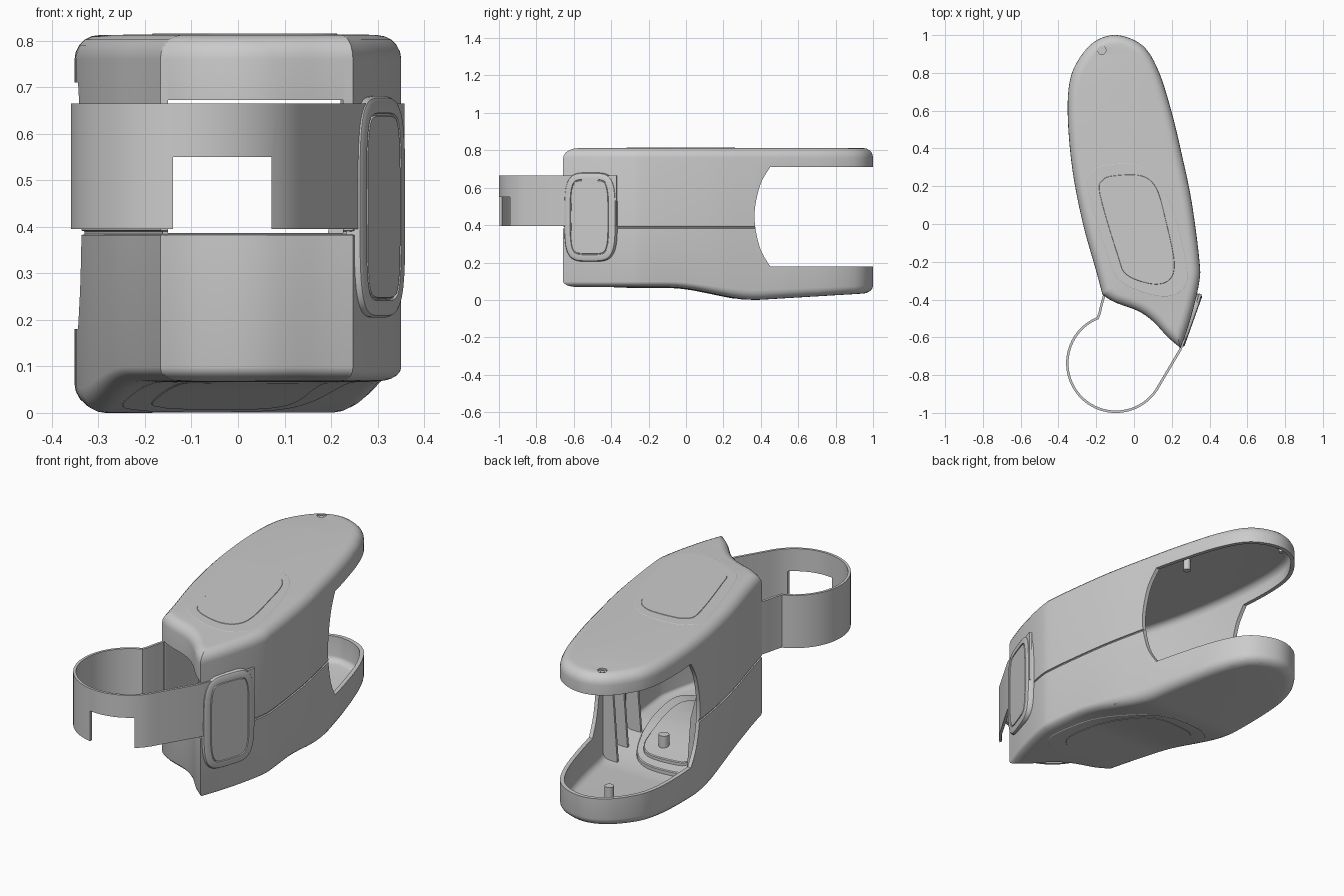
import bpy, bmesh, math
from mathutils import Vector, Matrix

if "Cube" in bpy.data.objects:
    bpy.data.objects.remove(bpy.data.objects["Cube"])


def spline(pts, n=6, closed=False):
    """Catmull-Rom samples through 2D points (end point left out)."""
    P = [Vector(p) for p in pts]
    m = len(P)
    get = (lambda i: P[i % m]) if closed else (lambda i: P[max(0, min(m - 1, i))])
    out = []
    for i in range(m if closed else m - 1):
        a, b, c, d = (get(i + k) for k in (-1, 0, 1, 2))
        for k in range(n):
            t = k / n
            out.append(0.5 * (2 * b + (c - a) * t + (2 * a - 5 * b + 4 * c - d) * t**2
                              + (3 * b - a - 3 * c + d) * t**3))
    return out


def inset(line, d, reach=.2):
    """Offset a counter-clockwise outline inwards, sliding points away from sharp corners."""
    m = len(line)
    if d == 0:
        return line
    res, corners = [], []
    for i, p in enumerate(line):
        e1 = (p - line[i - 1]).normalized()
        e2 = (line[(i + 1) % m] - p).normalized()
        n1, n2 = Vector((-e1.y, e1.x)), Vector((-e2.y, e2.x))
        n = (n1 + n2).normalized()
        c = n.dot(n1)
        res.append(p + n * d / c)
        if c < .95 and e1.x * e2.y - e1.y * e2.x > 0:
            corners.append((p, math.sqrt(1 - c * c) / c))
    for q, k in corners:
        for i, p in enumerate(line):
            s = (p - q).length
            if 0 < s < reach:
                res[i] = res[i] + (p - q) / s * k * d * (1 - s / reach)
    return res


def floor_z(y):
    """Belly curve of the underside."""
    t = max(0, min(1, (y + 0.1) / 0.48))
    return 0.068 * (1 - t * t * (3 - 2 * t)) + max(0, y - 0.38) * 0.06


def finish(bm, name, matrix=None):
    if matrix:
        bm.transform(matrix)
    bmesh.ops.recalc_face_normals(bm, faces=bm.faces)
    me = bpy.data.meshes.new(name)
    bm.to_mesh(me)
    bm.free()
    ob = bpy.data.objects.new(name, me)
    bpy.context.collection.objects.link(ob)
    return ob


def loft(name, line, levels, warp=False, matrix=None):
    """Stack inset copies of an outline: levels are (inset, z)."""
    bm = bmesh.new()
    rings = [[bm.verts.new((p.x, p.y, z)) for p in inset(line, d)] for d, z in levels]
    m = len(line)
    for a, b in zip(rings, rings[1:]):
        for i in range(m):
            bm.faces.new((a[i], a[(i + 1) % m], b[(i + 1) % m], b[i]))
    bm.faces.new(rings[0][::-1])
    bm.faces.new(rings[-1])
    if warp:
        for k in range(-2, 20):
            bmesh.ops.bisect_plane(bm, geom=bm.verts[:] + bm.edges[:] + bm.faces[:],
                                   plane_co=(0, k * 0.05 + 0.0033, 0), plane_no=(0, 1, 0))
        for v in bm.verts:
            v.co.z += floor_z(v.co.y) * (1 - max(0, min(1, v.co.z / 0.16)))
        bmesh.ops.triangulate(bm, faces=[f for f in bm.faces if len(f.verts) > 4])
    return finish(bm, name, matrix)


def box(name, lo, hi):
    bm = bmesh.new()
    bmesh.ops.create_cube(bm, size=1)
    lo, hi = Vector(lo), Vector(hi)
    return finish(bm, name, Matrix.Translation((lo + hi) / 2) @ Matrix.Diagonal((hi - lo).to_4d()))


def post(name, x, y, z0, z1, r):
    bm = bmesh.new()
    bmesh.ops.create_cone(bm, cap_ends=True, segments=24, radius1=r, radius2=r, depth=z1 - z0)
    return finish(bm, name, Matrix.Translation((x, y, (z0 + z1) / 2)))


def apply(ob):
    bpy.context.view_layer.objects.active = ob
    for m in list(ob.modifiers):
        bpy.ops.object.modifier_apply(modifier=m.name)


def cut(ob, cutter):
    m = ob.modifiers.new("cut", 'BOOLEAN')
    m.operation, m.solver, m.object = 'DIFFERENCE', 'EXACT', cutter
    apply(ob)
    bpy.data.objects.remove(cutter)


def fillet(r, z, top, base=0, n=5):
    """Quarter-round levels at the bottom or top of a body."""
    a = [i / n * math.pi / 2 for i in range(n + 1)]
    if top:
        return [(base + r * (1 - math.cos(t)), z - r + r * math.sin(t)) for t in a]
    return [(base + r * (1 - math.sin(t)), z + r - r * math.cos(t)) for t in a]


# Body outline: long outer side, then the concave front face
side = [(.247, -.657), (.30, -.5), (.345, -.31), (.346, -.19), (.305, .12), (.255, .36), (.2, .59),
        (.13, .81), (.045, .945), (-.09, 1), (-.21, .965), (-.3, .86), (-.343, .74), (-.35, .55),
        (-.325, .28), (-.27, 0), (-.2, -.25), (-.167, -.375)]
front = [(-.167, -.375), (-.1, -.415), (.02, -.46), (.1, -.515), (.18, -.6), (.247, -.657)]
outline = spline(side) + spline(front)

# Hollow shell with parting groove
seam = [(0, .382), (.006, .384), (.006, .39), (0, .392)]
shell = loft("body_shell", outline, fillet(.052, 0, False) + seam + fillet(.052, .812, True), True)
cavity = loft("cavity_cutter", outline,
              fillet(.035, .022, False, .02) + fillet(.035, .79, True, .02), True)
cut(shell, cavity)

# Rear mouth with curved inner edge
arc = spline([(.45, .71), (.395, .61), (.366, .445), (.395, .28), (.45, .18)]) + [Vector((.45, .18))]
mouth = arc + [Vector((1.2, .18)), Vector((1.2, .71))]
to_yz = Matrix(((0, 0, 1, 0), (1, 0, 0, 0), (0, 1, 0, 0), (0, 0, 0, 1)))
cut(shell, loft("mouth_cutter", mouth, [(0, -.6), (0, .6)], matrix=to_yz))

# Front opening for the strap and hole in the top
cut(shell, box("front_cutter", (-.15, -.8, .387), (.226, -.3, .672)))
cut(shell, post("hole_cutter", -.17, .92, .75, .9, .022))
post("top_hole_plug", -.17, .92, .77, .803, .024)
post("top_hole_pin", -.17, .92, .74, .806, .011)

# Grip panels on top and underside, stepped plates on the inner floor
outer = spline([(-.1, .32), (.04, .305), (.14, .22), (.22, .03), (.28, -.22), (.265, -.34), (.15, -.385),
                (-.05, -.32), (-.13, -.2), (-.245, .18), (-.215, .285)], closed=True)[::-1]
inner = spline([(-.1, .258), (.04, .257), (.12, .19), (.17, .02), (.215, -.2), (.19, -.295), (.1, -.32),
                (-.04, -.27), (-.09, -.16), (-.183, .16), (-.165, .235)], closed=True)[::-1]
for name, line, t in (("outer", outer, .002), ("inner", inner, .004)):
    loft("top_panel_" + name, line, [(0, .80), (0, .811), (.003, .811 + t)])
    loft("bottom_panel_" + name, line, [(.003, -t), (0, 0), (0, .012)], True)
    loft("floor_plate_" + name, line, [(.012, .015), (.012, .02 + t * 10), (.016, .024 + t * 10)], True)

# Posts inside
post("rear_post_base", -.14, .82, .04, .075, .035)
post("rear_post", -.14, .82, .04, .175, .022)
post("inner_post", .02, .15, .05, .14, .025)
post("upper_stub", .08, .5, .73, .80, .018)


# Ribs along both inner walls
def wall_x(y, sign):
    return sign * max(p.x * sign for p in outline if abs(p.y - y) < .03)


to_xz = Matrix(((1, 0, 0, 0), (0, 0, 1, 0), (0, 1, 0, 0), (0, 0, 0, 1)))
for sign, label in ((-1, "left"), (1, "right")):
    for i, y in enumerate((.06, .19, .32)):
        w, z = wall_x(y, sign) - sign * .018, floor_z(y) + .015
        prof = [Vector(p) for p in ((w, z), (w - sign * .085, z), (w - sign * .06, .36),
                                    (w - sign * .015, .53), (w, .53))]
        loft(f"{label}_rib_{i + 1}", prof, [(0, y - .006), (0, y + .006)], matrix=to_xz)

# Strap loop: straight tab, round band, straight run along the right wall
path = [(-.155, -.37), (-.17, -.42), (-.183, -.475)]
for i in range(49):
    t = math.radians(112 + (332 - 112) * i / 48)
    path.append((-.096 + .257 * math.cos(t), -.737 + .257 * math.sin(t)))
path += [(.245, -.665), (.31, -.5), (.352, -.37)]
bm = bmesh.new()
cols = [[bm.verts.new((x, y, z)) for z in (.395, .665)] for x, y in path]
for a, b in zip(cols, cols[1:]):
    bm.faces.new((a[0], b[0], b[1], a[1]))
strap = finish(bm, "strap_loop")
sol = strap.modifiers.new("thickness", 'SOLIDIFY')
sol.thickness, sol.offset, sol.use_even_offset = .013, 0, True
apply(strap)
cut(strap, box("window_cutter", (-.14, -1.1, .3), (.072, -.85, .55)))

# Side button pad with a grooved face
pad = []
for i in range(64):
    c, s = math.cos(math.tau * i / 64), math.sin(math.tau * i / 64)
    pad.append(Vector((.147 * math.copysign(abs(c)**.5, c), .238 * math.copysign(abs(s)**.5, s))))
u = Vector((.1, .28, 0)).normalized()
n = Vector((u.y, -u.x, 0))
frame = Matrix((u, Vector((0, 0, 1)), n)).transposed().to_4x4()
frame.translation = (.298, -.51, .443)
loft("side_pad", pad, [(0, -.016), (0, .006), (.004, .013), (.012, .017), (.036, .017), (.038, .012),
                       (.041, .012), (.043, .017)], matrix=frame)

# Smooth shading with crisp edges
bpy.ops.object.select_all(action='DESELECT')
for ob in bpy.context.scene.objects:
    ob.select_set(True)
bpy.context.view_layer.objects.active = shell
bpy.ops.object.shade_smooth_by_angle(angle=math.radians(30))
